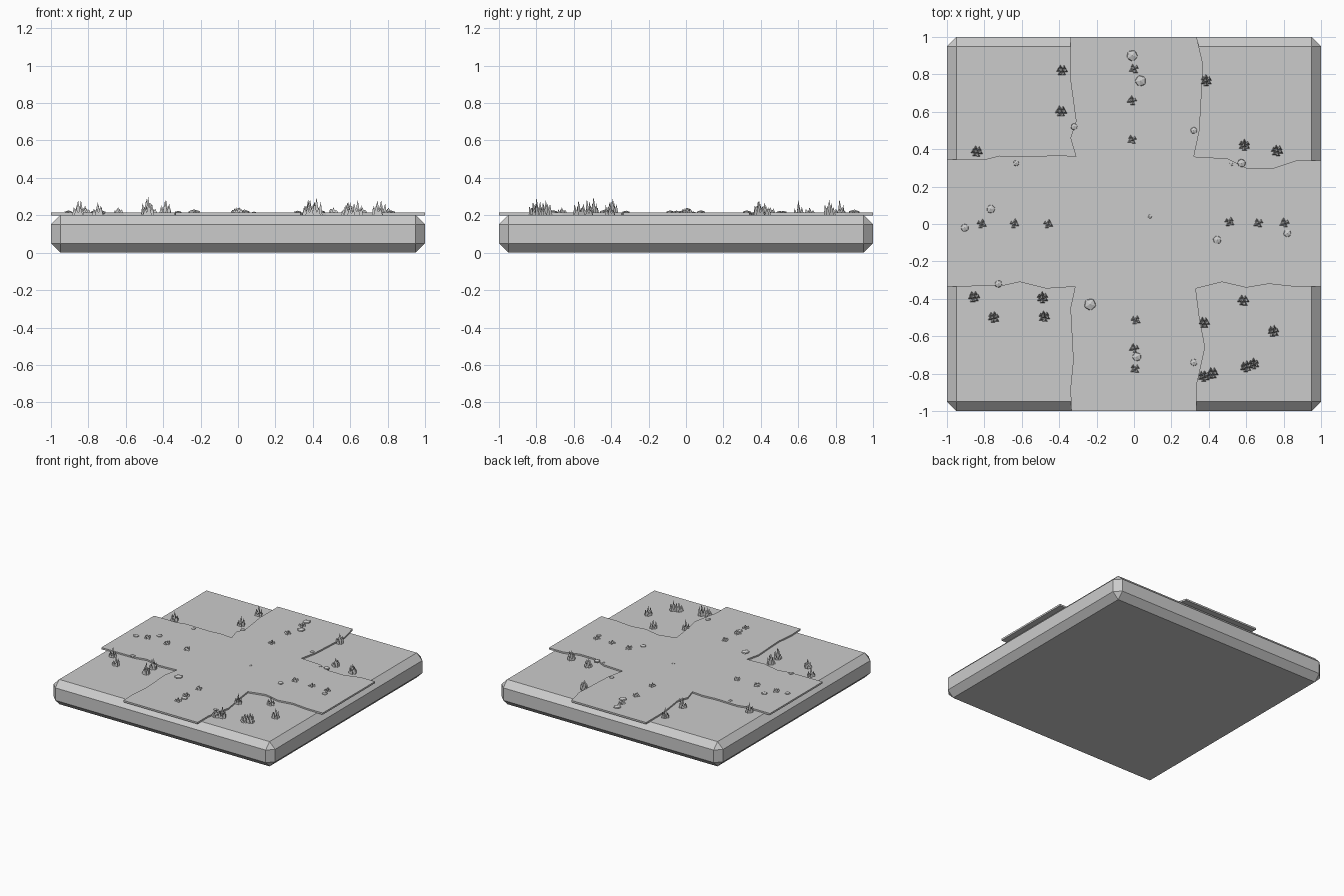
import bpy, bmesh, math, random
from mathutils import Matrix, Vector

if "Cube" in bpy.data.objects:
    bpy.data.objects.remove(bpy.data.objects["Cube"])

random.seed(7)
GROUND, PATH = 0.20, 0.214

stone_grey = bpy.data.materials.new("light_grey")
stone_grey.diffuse_color = (0.6, 0.6, 0.6, 1)
stone_grey.use_nodes = True
stone_grey.node_tree.nodes["Principled BSDF"].inputs["Base Color"].default_value = stone_grey.diffuse_color


def finish(name, bm):
    bmesh.ops.recalc_face_normals(bm, faces=bm.faces[:])
    mesh = bpy.data.meshes.new(name)
    bm.to_mesh(mesh)
    bm.free()
    mesh.materials.append(stone_grey)
    obj = bpy.data.objects.new(name, mesh)
    bpy.context.collection.objects.link(obj)
    return obj


# Base tile: a flat block with every edge chamfered
bm = bmesh.new()
bmesh.ops.create_cube(bm, size=1, matrix=Matrix.Translation((0, 0, GROUND / 2 + 0.001))
                      @ Matrix.Diagonal((2, 2, GROUND + 0.002, 1)))
bmesh.ops.bevel(bm, geom=bm.edges[:], offset=0.05, offset_type='OFFSET',
                segments=1, profile=0.5, affect='EDGES')
finish("base_tile", bm)

# Crossing paths: thin slab with an uneven outline, going round the four corners
outline = [
    (-.34, 1), (-.34, .77), (-.31, .55), (-.34, .46), (-.31, .36),
    (-.41, .37), (-.52, .36), (-.72, .365), (-.80, .345), (-1, .345),
    (-1, -.335), (-.70, -.33), (-.61, -.31), (-.47, -.345), (-.315, -.335),
    (-.34, -.45), (-.325, -.73), (-.34, -.88), (-.335, -1),
    (.335, -1), (.335, -.86), (.38, -.66), (.35, -.5), (.33, -.345),
    (.47, -.31), (.6, -.34), (.72, -.32), (.86, -.335), (1, -.335),
    (1, .34), (.87, .34), (.75, .30), (.6, .30), (.5, .35), (.32, .36),
    (.35, .5), (.37, .85), (.335, 1),
]
bm = bmesh.new()
face = bm.faces.new([bm.verts.new((x, y, GROUND)) for x, y in outline])
top = bmesh.ops.extrude_face_region(bm, geom=[face])["geom"]
bmesh.ops.translate(bm, vec=(0, 0, PATH - GROUND),
                    verts=[v for v in top if isinstance(v, bmesh.types.BMVert)])
finish("crossing_paths", bm)


def add_blade(bm, x, y, z, radius, height, lean):
    """Three-sided spike standing at x, y with its tip pushed outwards."""
    ring = []
    for i in range(3):
        a = math.pi / 2 + i * math.tau / 3
        ring.append(bm.verts.new((x + radius * math.cos(a), y + radius * math.sin(a), z)))
    tip = bm.verts.new((x + lean[0], y + lean[1], z + height))
    bm.faces.new(ring[::-1])
    for i in range(3):
        bm.faces.new((ring[i], ring[(i + 1) % 3], tip))


def add_tuft(bm, x, y, z, height, spread, radius, count):
    """Tall middle blade with shorter blades around it."""
    add_blade(bm, x, y, z, radius, height, (0, 0))
    turn = random.uniform(0, math.tau)
    for i in range(count):
        a = turn + i * math.tau / count
        dx, dy = spread * math.cos(a), spread * math.sin(a)
        add_blade(bm, x + dx, y + dy, z, radius * random.uniform(0.75, 1),
                  height * random.uniform(0.4, 0.8), (dx * 0.2, dy * 0.2))


# Tall grass on the four corner lawns: x, y, height
tall = [(-.385, .82, .085), (-.39, .60, .08), (-.84, .385, .08),
        (.385, .765, .085), (.59, .42, .07), (.765, .39, .08),
        (-.855, -.39, .08), (-.75, -.50, .07), (-.49, -.395, .09),
        (-.48, -.495, .10), (.375, -.53, .085), (.585, -.41, .07),
        (.745, -.575, .08), (.60, -.765, .07), (.64, -.75, .08),
        (.375, -.815, .07), (.42, -.80, .095)]
bm = bmesh.new()
for x, y, h in tall:
    add_tuft(bm, x, y, GROUND, h, 0.019, 0.018, 6)
finish("tall_grass", bm)

# Short grass along the middle of the paths
short = [(0, .83), (-.01, .66), (-.01, .45), (.01, -.515), (0, -.665), (.005, -.775),
         (-.815, 0), (-.64, 0), (-.46, 0), (.51, .01), (.665, .005), (.805, .005)]
bm = bmesh.new()
for x, y in short:
    add_tuft(bm, x, y, PATH, 0.028, 0.016, 0.015, 4)
finish("short_grass", bm)

# Flattened pebbles: x, y, radius
pebbles = [(-.01, .90, .033), (.035, .765, .033), (-.32, .52, .02), (.32, .50, .02),
           (-.63, .325, .018), (.575, .325, .025), (.52, .32, .012), (-.765, .08, .026),
           (-.905, -.02, .024), (.085, .04, .012), (.445, -.085, .025), (.82, -.05, .023),
           (-.725, -.32, .022), (-.235, -.43, .035), (.015, -.71, .027), (.32, -.74, .022)]
bm = bmesh.new()
for x, y, r in pebbles:
    place = (Matrix.Translation((x, y, PATH)) @ Matrix.Diagonal((1, 1, 0.5, 1))
             @ Matrix.Rotation(random.uniform(0, math.tau), 4, 'Z'))
    bmesh.ops.create_icosphere(bm, subdivisions=1, radius=r, matrix=place)
finish("pebbles", bm)
